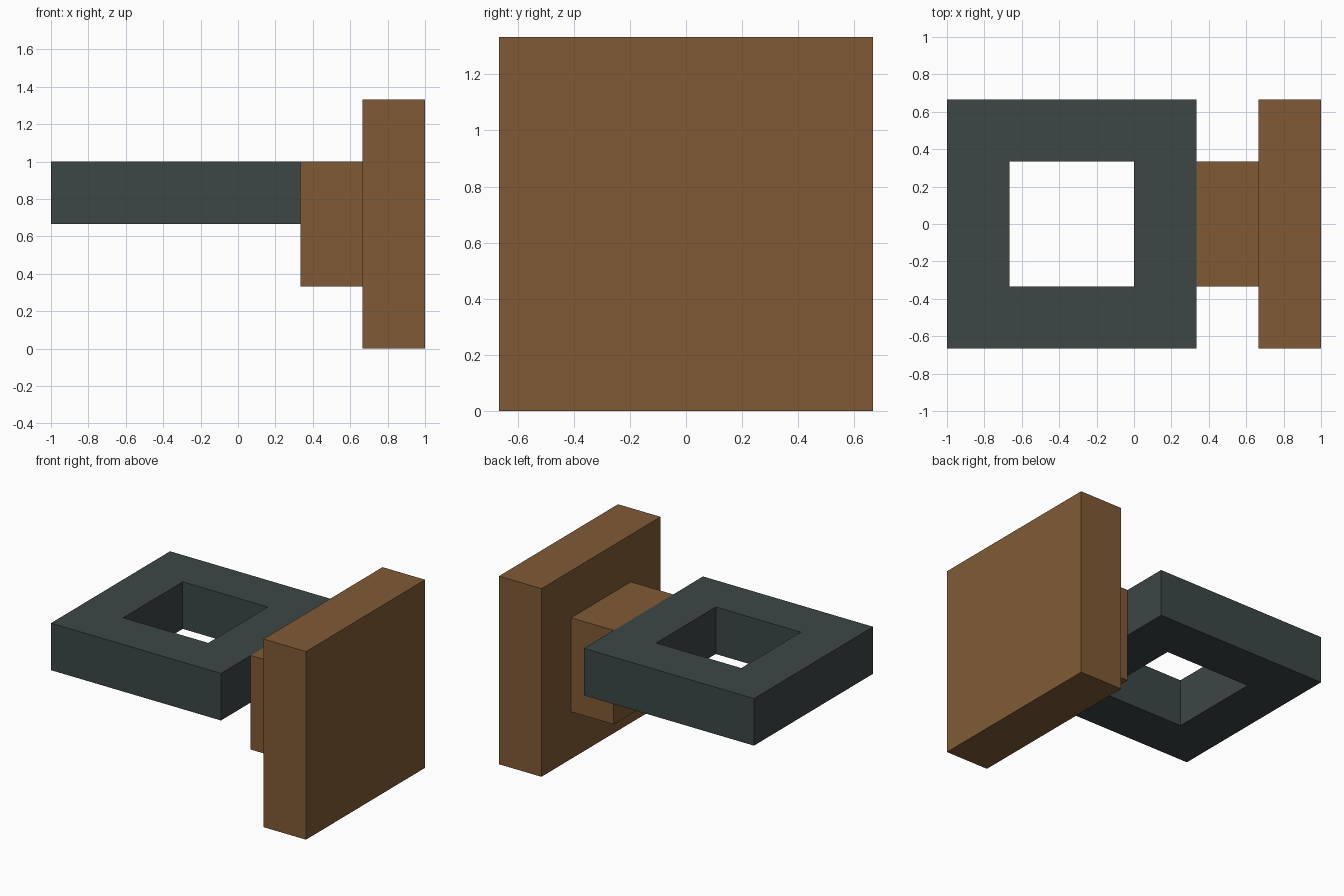
import bpy
import bmesh

if "Cube" in bpy.data.objects:
    bpy.data.objects.remove(bpy.data.objects["Cube"])

T = 1 / 3  # one grid unit of the model


def material(name, color):
    mat = bpy.data.materials.new(name)
    mat.diffuse_color = (*color, 1.0)
    mat.use_nodes = True
    mat.node_tree.nodes["Principled BSDF"].inputs["Base Color"].default_value = mat.diffuse_color
    return mat


def add_object(name, bm, mat):
    bmesh.ops.recalc_face_normals(bm, faces=bm.faces)
    mesh = bpy.data.meshes.new(name)
    bm.to_mesh(mesh)
    bm.free()
    mesh.materials.append(mat)
    obj = bpy.data.objects.new(name, mesh)
    bpy.context.collection.objects.link(obj)
    return obj


def box(name, lo, hi, mat):
    bm = bmesh.new()
    bmesh.ops.create_cube(bm, size=1)
    for v in bm.verts:
        v.co = [(a + b) / 2 + c * (b - a) for a, b, c in zip(lo, hi, v.co)]
    return add_object(name, bm, mat)


def square_ring(name, cx, outer, inner, z0, z1, mat):
    # four mitred corners, each carrying the same rectangular section
    bm = bmesh.new()
    section = [(outer, z0), (outer, z1), (inner, z1), (inner, z0)]
    corners = [(-1, -1), (1, -1), (1, 1), (-1, 1)]
    rows = [[bm.verts.new((cx + sx * r, sy * r, z)) for r, z in section]
            for sx, sy in corners]
    for i in range(4):
        a, b = rows[i], rows[(i + 1) % 4]
        for j in range(4):
            k = (j + 1) % 4
            bm.faces.new((a[j], b[j], b[k], a[k]))
    return add_object(name, bm, mat)


wood = material("brown wood", (0.216, 0.102, 0.036))
iron = material("dark grey iron", (0.045, 0.061, 0.061))

# Wall plate, bracket block and square ring
box("wall_plate", (2 * T, -2 * T, 0), (1, 2 * T, 4 * T), wood)
box("bracket_block", (T, -T, T), (2 * T, T, 3 * T), wood)
square_ring("square_ring", -T, 2 * T, T, 2 * T, 3 * T, iron)
